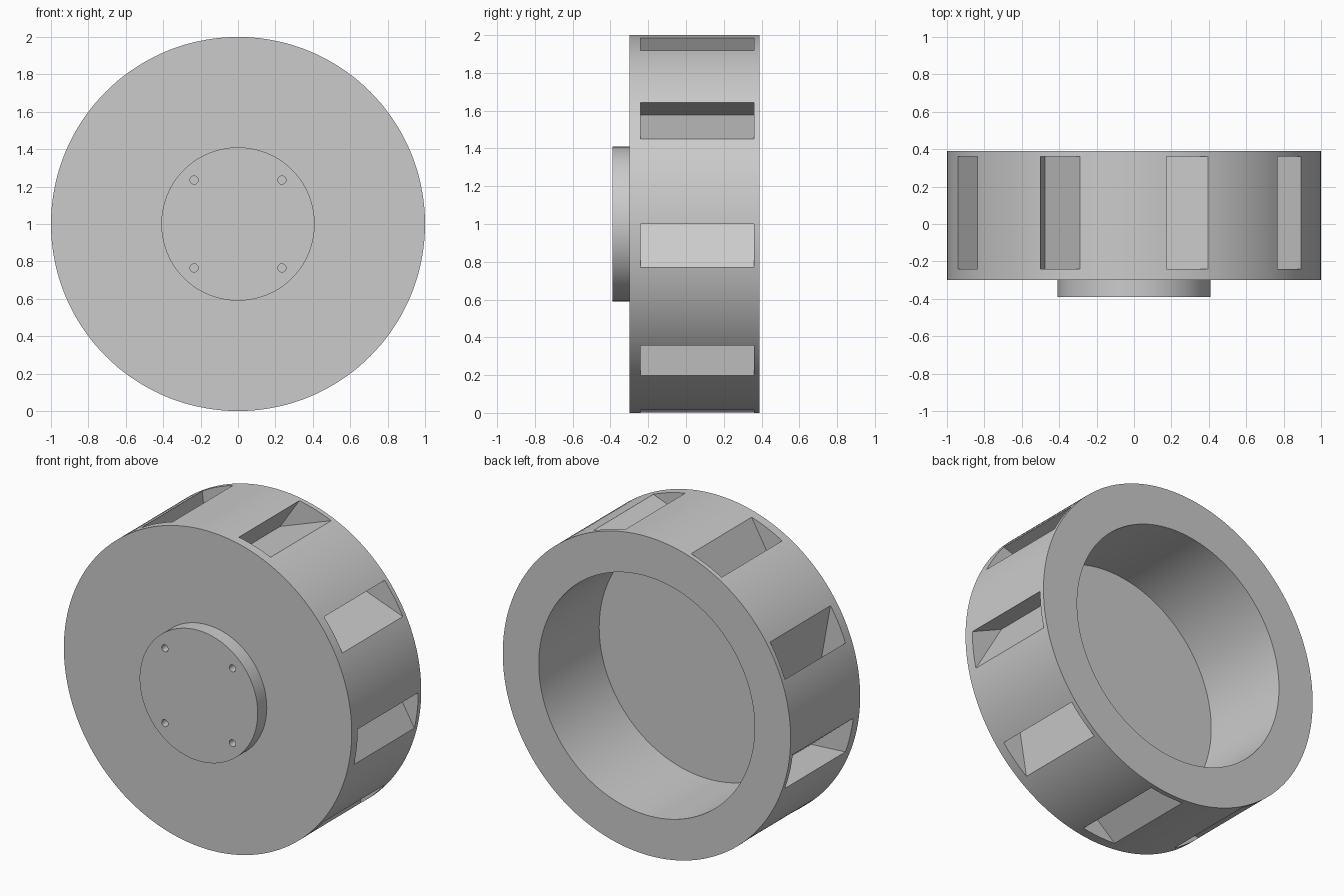
import bpy, bmesh, math
from mathutils import Matrix, Vector

if "Cube" in bpy.data.objects:
    bpy.data.objects.remove(bpy.data.objects["Cube"], do_unlink=True)

CENTRE_Z = 1.0
SEGMENTS = 144
NOTCHES = 9

grey = bpy.data.materials.new("plain_grey")
grey.use_nodes = True
colour = (0.6, 0.6, 0.6, 1)
grey.diffuse_color = colour
grey.node_tree.nodes["Principled BSDF"].inputs["Base Color"].default_value = colour


def make_object(name, bm):
    bmesh.ops.recalc_face_normals(bm, faces=bm.faces)
    mesh = bpy.data.meshes.new(name)
    bm.to_mesh(mesh)
    bm.free()
    mesh.materials.append(grey)
    obj = bpy.data.objects.new(name, mesh)
    bpy.context.collection.objects.link(obj)
    return obj


def lathe(name, profile):
    """Spin a (radius, y) profile about the drum's axis."""
    bm = bmesh.new()
    verts = [bm.verts.new((r, y, CENTRE_Z)) for r, y in profile]
    edges = [bm.edges.new(pair) for pair in zip(verts, verts[1:])]
    bmesh.ops.spin(bm, geom=verts + edges, cent=(0, 0, CENTRE_Z), axis=(0, 1, 0),
                   angle=math.tau, steps=SEGMENTS, use_duplicate=False)
    bmesh.ops.remove_doubles(bm, verts=bm.verts, dist=0.0001)
    return make_object(name, bm)


def polar(radius, degrees):
    a = math.radians(degrees)
    return Vector((radius * math.cos(a), 0, radius * math.sin(a)))


def cut(obj, cutter):
    mod = obj.modifiers.new("cut", "BOOLEAN")
    mod.operation = "DIFFERENCE"
    mod.solver = "EXACT"
    mod.object = cutter
    bpy.ops.object.select_all(action="DESELECT")
    bpy.context.view_layer.objects.active = obj
    obj.select_set(True)
    bpy.ops.object.modifier_apply(modifier=mod.name)
    bpy.data.objects.remove(cutter, do_unlink=True)
    bpy.ops.object.shade_smooth_by_angle(angle=math.radians(25))


# Drum with a deep round recess in the back
drum = lathe("drum", [(0, -0.3), (1, -0.3), (1, 0.39), (0.75, 0.39), (0.75, -0.21), (0, -0.21)])

# Undercut wedge pockets around the rim
bm = bmesh.new()
for i in range(NOTCHES):
    start = i * 360 / NOTCHES
    root = polar(0.789, start + 7)
    tips = [root + (polar(1, start + a) - root) * 1.4 for a in (0, -13.3)]
    base = [bm.verts.new(p + Vector((0, -0.24, CENTRE_Z))) for p in (root, *tips)]
    face = bm.faces.new(base)
    grown = bmesh.ops.extrude_face_region(bm, geom=[face], use_keep_orig=True)
    moved = [g for g in grown["geom"] if isinstance(g, bmesh.types.BMVert)]
    bmesh.ops.translate(bm, verts=moved, vec=(0, 0.6, 0))
cut(drum, make_object("pocket_cutter", bm))

# Front hub with four blind bolt holes
hub = lathe("front_hub", [(0, -0.39), (0.41, -0.39), (0.41, -0.295), (0, -0.295)])
bm = bmesh.new()
for sx in (-1, 1):
    for sz in (-1, 1):
        place = (Matrix.Translation((sx * 0.235, -0.37, CENTRE_Z + sz * 0.235))
                 @ Matrix.Rotation(math.pi / 2, 4, "X"))
        bmesh.ops.create_cone(bm, cap_ends=True, segments=24, radius1=0.022,
                              radius2=0.022, depth=0.12, matrix=place)
cut(hub, make_object("hole_cutter", bm))
